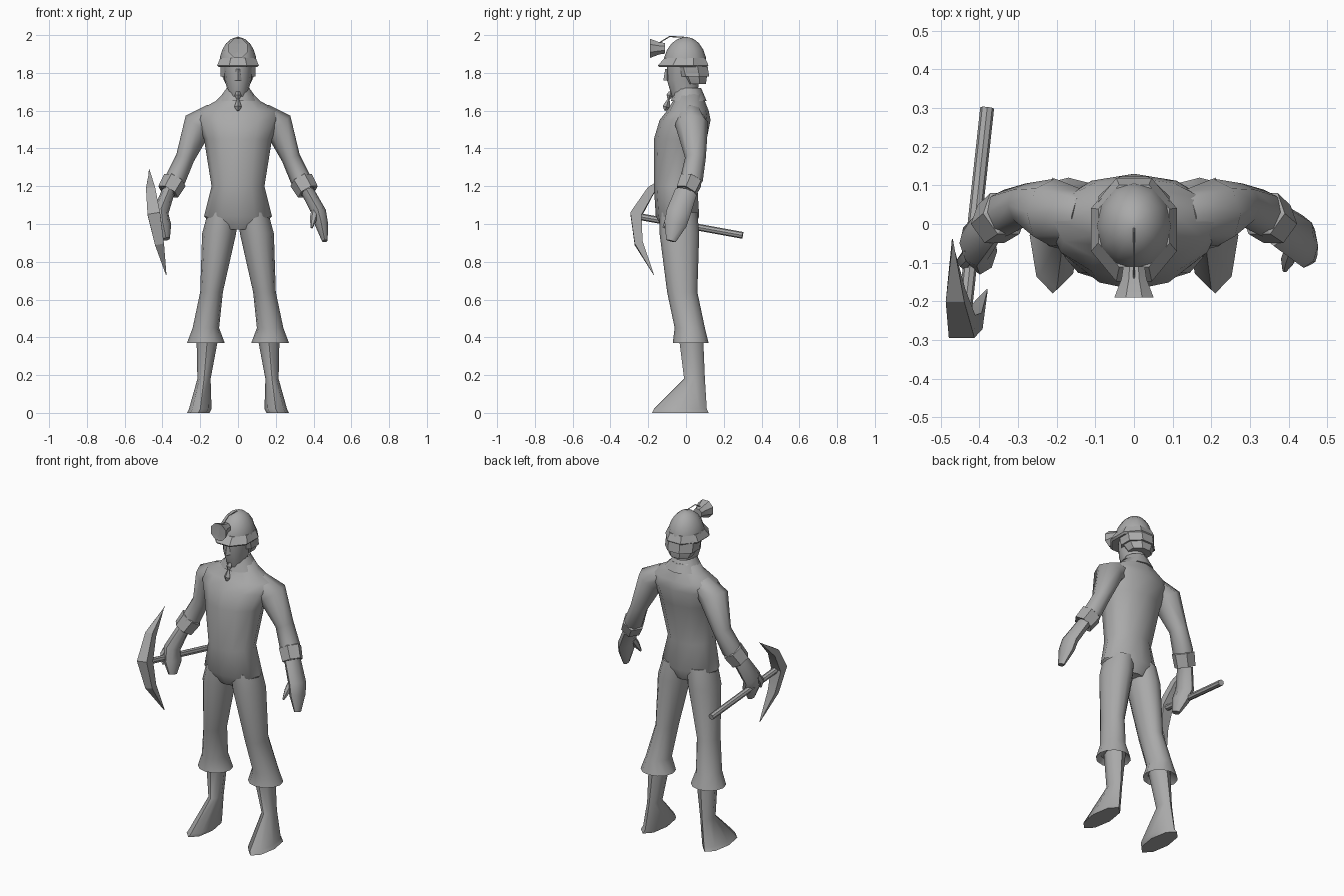
import bpy, bmesh, math
from mathutils import Vector

if "Cube" in bpy.data.objects:
    bpy.data.objects.remove(bpy.data.objects["Cube"])

shade = (.4, .4, .4, 1)
grey = bpy.data.materials.new("plain grey")
grey.use_nodes = True
grey.diffuse_color = shade
grey.node_tree.nodes["Principled BSDF"].inputs["Base Color"].default_value = shade

RIGHT, BACK, UP = Vector((1, 0, 0)), Vector((0, 1, 0)), Vector((0, 0, 1))


def oval(centre, across, along, sides, turn):
    """Closed ring of points around a centre; turn is the share of a side it is rotated by."""
    angles = [math.tau * (k + turn) / sides for k in range(sides)]
    return [centre + across * math.cos(a) + along * math.sin(a) for a in angles]


def level(height, half, front, back, x=0, sides=12, turn=0):
    """Horizontal ring given by its half width and its front and back edges."""
    centre = Vector((x, (front + back) / 2, height))
    return oval(centre, RIGHT * half, BACK * (back - front) / 2, sides, turn)


def tube(points, radii, depth=1, sides=8, turn=0):
    """Rings square to a path; depth stretches them front to back."""
    rings = []
    for i, (point, radius) in enumerate(zip(points, radii)):
        way = (points[min(i + 1, len(points) - 1)] - points[max(i - 1, 0)]).normalized()
        guide = UP if abs(way.y) > abs(way.z) else BACK
        along = (guide - way * guide.dot(way)).normalized()
        rings.append(oval(point, along.cross(way) * radius, along * radius * depth, sides, turn))
    return rings


def skin(name, rings, angle=50, mirrored=False):
    """Join successive rings into one closed surface."""
    bm = bmesh.new()
    loops = [[bm.verts.new(point) for point in ring] for ring in rings]
    for low, high in zip(loops, loops[1:]):
        for k in range(len(low)):
            bm.faces.new((low[k - 1], low[k], high[k], high[k - 1]))
    bm.faces.new(loops[0])
    bm.faces.new(loops[-1])
    bmesh.ops.recalc_face_normals(bm, faces=bm.faces)
    mesh = bpy.data.meshes.new(name)
    bm.to_mesh(mesh)
    bm.free()
    mesh.materials.append(grey)
    obj = bpy.data.objects.new(name, mesh)
    bpy.context.collection.objects.link(obj)
    bpy.ops.object.select_all(action="DESELECT")
    obj.select_set(True)
    bpy.context.view_layer.objects.active = obj
    bpy.ops.object.shade_smooth_by_angle(angle=math.radians(angle))
    if mirrored:
        obj.modifiers.new("other side", "MIRROR")


# Torso from seat to collar
skin("torso", [
    level(height=.97, half=.1, front=-.12, back=.04),
    level(height=1.04, half=.18, front=-.16, back=.07),
    level(height=1.2, half=.14, front=-.17, back=.06),
    level(height=1.45, half=.18, front=-.17, back=.11),
    level(height=1.55, half=.22, front=-.14, back=.13),
    level(height=1.6, half=.21, front=-.1, back=.12),
    level(height=1.65, half=.12, front=-.07, back=.1),
    level(height=1.7, half=.07, front=-.06, back=.09)])

# Head, hair and scarf
skin("face", [
    level(height=1.6, half=.06, front=-.05, back=.07),
    level(height=1.69, half=.05, front=-.08, back=.06),
    level(height=1.76, half=.07, front=-.1, back=.07),
    level(height=1.85, half=.08, front=-.1, back=.08)])
nose_bridge, nose_tip = Vector((0, -.1, 1.82)), Vector((0, -.1, 1.76))
skin("nose", tube([nose_bridge, nose_tip], radii=(.01, .02), sides=4))
skin("hair_lower", [
    level(height=1.74, half=.07, front=-.01, back=.11, sides=8, turn=.5),
    level(height=1.8, half=.1, front=-.05, back=.12, sides=8, turn=.5),
    level(height=1.85, half=.1, front=-.06, back=.11, sides=8, turn=.5)], angle=30)
skin("hair_upper", [
    level(height=1.78, half=.1, front=-.06, back=.13, sides=8, turn=.5),
    level(height=1.85, half=.1, front=-.08, back=.12, sides=8, turn=.5)], angle=30)
skin("scarf", [
    level(height=1.65, half=.11, front=-.08, back=.11),
    level(height=1.72, half=.06, front=-.06, back=.08),
    level(height=1.7, half=.05, front=-.05, back=.07)], angle=35)
knot, tail = Vector((0, -.08, 1.7)), Vector((0, -.11, 1.6))
skin("scarf_tie", tube([knot, knot.lerp(tail, .2), knot.lerp(tail, .4),
                        knot.lerp(tail, .8), tail],
                       radii=(.01, .018, .006, .02, .006), sides=4), angle=30)

# Helmet: domed crown over a sloping brim
brim_height, crown_rise = 1.84, .15
crown = []
for step in range(6):
    slope = math.radians(step * 17)
    reach = math.cos(slope)
    crown.append(level(brim_height + crown_rise * math.sin(slope), half=reach / 10,
                       front=-.12 * reach, back=.11 * reach))
skin("helmet_crown", crown)
skin("helmet_brim", [
    level(height=1.88, half=.1, front=-.12, back=.11, sides=8, turn=.5),
    level(height=brim_height, half=.12, front=-.16, back=.13, sides=8, turn=.5),
    level(height=1.83, half=.11, front=-.15, back=.12, sides=8, turn=.5)], angle=30)

# Lamp with a hollow mouth, and its lead over the crown
lamp_back, lamp_front = Vector((0, -.11, 1.93)), Vector((0, -.19, 1.93))
skin("lamp", tube([lamp_back, lamp_back.lerp(lamp_front, .4), lamp_front,
                   lamp_back.lerp(lamp_front, .9)],
                  radii=(.03, .035, .055, .04), turn=.5), angle=30)
lead_start, lead_end = Vector((0, -.14, 1.96)), Vector((0, -.01, 1.99))
lead_middle = lead_start.lerp(lead_end, .4) + UP * .02
skin("lamp_lead", tube([lead_start, lead_middle, lead_end], radii=[.003] * 3, sides=4))

# Trousers spread towards the hem and flare into a hollow cuff
skin("trouser_legs", [
    level(height=1.06, half=.08, front=-.14, back=.06, x=.08),
    level(height=.95, half=.09, front=-.14, back=.07, x=.1),
    level(height=.64, half=.06, front=-.1, back=.06, x=.14),
    level(height=.45, half=.07, front=-.06, back=.1, x=.17),
    level(height=.37, half=.1, front=-.07, back=.12, x=.17),
    level(height=.4, half=.07, front=-.05, back=.1, x=.17)], mirrored=True)

# Boots: narrow shaft, then a wedge falling to a pointed toe
skin("boots", [
    level(height=.42, half=.06, front=-.04, back=.09, x=.16, sides=8),
    level(height=.18, half=.035, front=-.01, back=.1, x=.18, sides=8),
    level(height=.02, half=.06, front=-.17, back=.11, x=.2, sides=8),
    level(height=0, half=.06, front=-.18, back=.12, x=.21, sides=8)], mirrored=True)

# Sleeves with rolled cuffs
shoulder, upper_arm = Vector((.13, .02, 1.58)), Vector((.21, .03, 1.53))
elbow, forearm = Vector((.28, .05, 1.35)), Vector((.33, .03, 1.24))
wrist = Vector((.37, 0, 1.17))
skin("sleeves", tube([shoulder, upper_arm, elbow, forearm, wrist],
                     radii=(.06, .08, .05, .055, .04), depth=1.1), mirrored=True)
skin("sleeve_cuffs", tube([forearm, forearm.lerp(wrist, .1), wrist, forearm.lerp(wrist, .8)],
                          radii=(.05, .065, .06, .04), sides=6), angle=30, mirrored=True)

# Open left hand
palm, fingertips = Vector((.43, -.04, 1.06)), Vector((.46, -.08, .91))
skin("left_hand", tube([wrist, palm, palm.lerp(fingertips, .4), fingertips],
                       radii=(.035, .038, .035, .015), depth=1.7))
thumb_root, thumb_tip = Vector((.41, -.06, 1.08)), Vector((.39, -.12, .98))
skin("left_thumb", tube([thumb_root, thumb_root.lerp(thumb_tip, .5), thumb_tip],
                        radii=(.02, .02, .006), sides=6))

# Right hand curled round the handle
right_wrist = Vector((-wrist.x, wrist.y, wrist.z))
fist, knuckles = Vector((-.41, -.05, 1.06)), Vector((-.38, -.09, .92))
skin("right_hand", tube([right_wrist, fist, fist.lerp(knuckles, .5), knuckles],
                        radii=(.035, .042, .042, .02), depth=1.5))
grip_root, grip_tip = Vector((-.42, -.07, 1.08)), Vector((-.42, -.12, .98))
skin("right_thumb", tube([grip_root, grip_root.lerp(grip_tip, .5) - RIGHT * .02, grip_tip],
                         radii=(.02, .02, .01), sides=6))

# Pickaxe: straight handle and a bowed head tapering to both points
handle_end, handle_top = Vector((-.38, .3, .94)), Vector((-.44, -.25, 1.04))
skin("pick_handle", tube([handle_end, handle_top], radii=(.018, .018)), angle=30)
upper_point, lower_point = Vector((-.47, -.04, 1.29)), Vector((-.38, -.17, .73))
bow = Vector((-.02, -.16, .04))
spine, thickness = [], []
for step in range(5):
    swell = math.sin(math.pi * step / 4)
    spine.append(upper_point.lerp(lower_point, step / 4) + bow * swell)
    thickness.append(.002 + swell / 22)
skin("pick_head", tube(spine, thickness, depth=.9, sides=4, turn=.5), angle=20)
